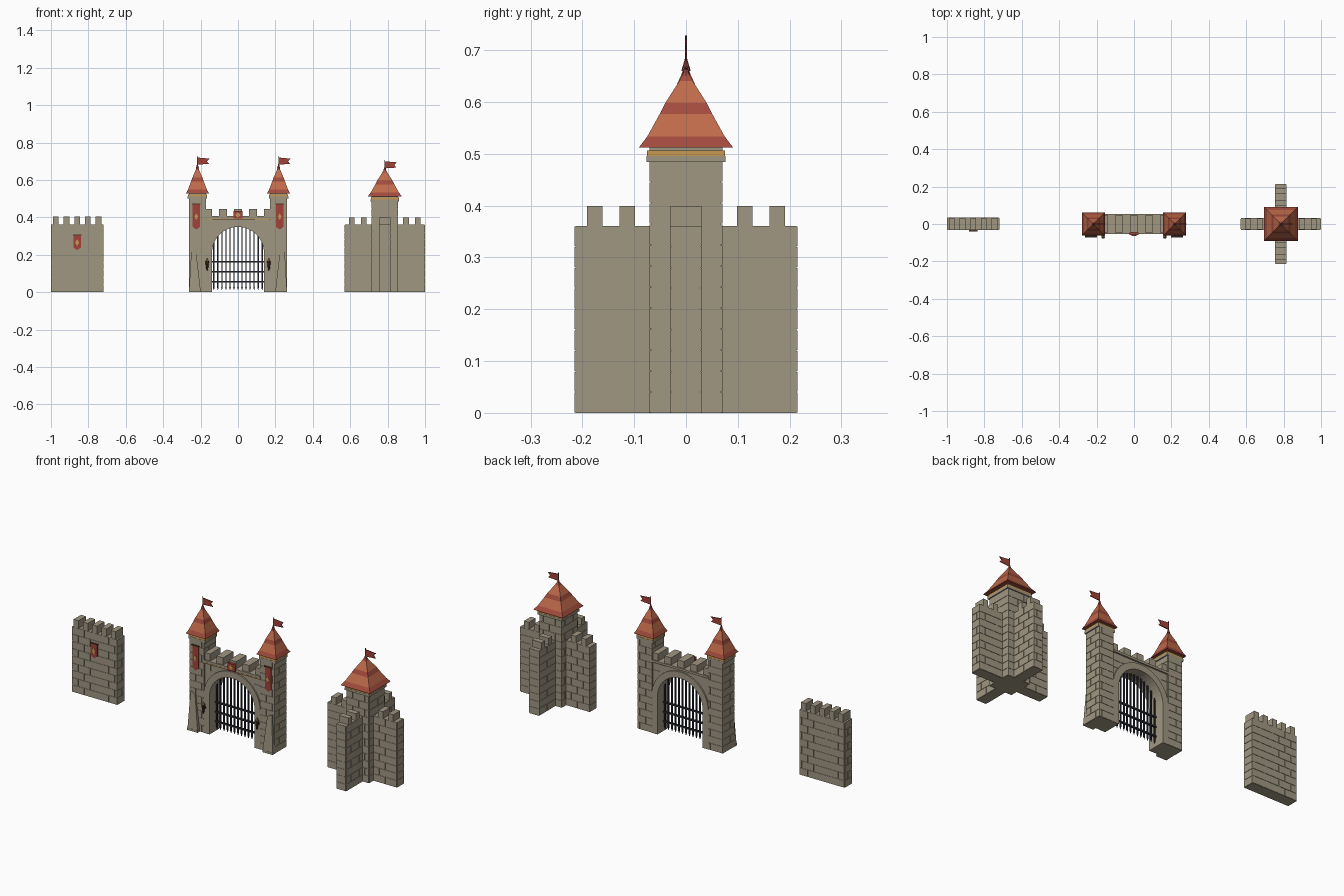
import bpy, bmesh, math
from mathutils import Vector, Matrix

if "Cube" in bpy.data.objects:
    bpy.data.objects.remove(bpy.data.objects["Cube"])


def material(name, rgb):
    m = bpy.data.materials.new(name)
    m.use_nodes = True
    m.diffuse_color = (*rgb, 1)
    bsdf = m.node_tree.nodes["Principled BSDF"]
    bsdf.inputs["Base Color"].default_value = (*rgb, 1)
    bsdf.inputs["Roughness"].default_value = 0.8
    return m


STONE = material("stone", (0.35, 0.31, 0.225))
TILE = material("roof tile", (0.52, 0.145, 0.07))
DARK_TILE = material("dark roof tile", (0.36, 0.07, 0.045))
RED = material("banner red", (0.36, 0.055, 0.04))
GOLD = material("gold", (0.58, 0.32, 0.085))
IRON = material("dark iron", (0.025, 0.027, 0.04))
WOOD = material("dark wood", (0.08, 0.04, 0.022))


def finish(name, bm, *mats):
    bmesh.ops.recalc_face_normals(bm, faces=bm.faces)
    me = bpy.data.meshes.new(name)
    bm.to_mesh(me)
    bm.free()
    for m in mats:
        me.materials.append(m)
    ob = bpy.data.objects.new(name, me)
    bpy.context.collection.objects.link(ob)
    return ob


def add_box(bm, c, h):
    """Box from its centre and half sizes."""
    mat = Matrix.Translation(c) @ Matrix.Diagonal((2 * h[0], 2 * h[1], 2 * h[2], 1))
    bmesh.ops.create_cube(bm, size=1, matrix=mat)


def box(name, mat, c, h):
    bm = bmesh.new()
    add_box(bm, c, h)
    return finish(name, bm, mat)


def prism(name, mat, pts, y0, y1):
    """Outline in x, z extruded from y0 to y1."""
    bm = bmesh.new()
    face = bm.faces.new([bm.verts.new((x, y0, z)) for x, z in pts])
    ext = bmesh.ops.extrude_face_region(bm, geom=[face])
    verts = [v for v in ext["geom"] if isinstance(v, bmesh.types.BMVert)]
    bmesh.ops.translate(bm, verts=verts, vec=(0, y1 - y0, 0))
    return finish(name, bm, mat)


def cone(name, mat, c, r1, r2, depth, sides=8):
    bm = bmesh.new()
    bmesh.ops.create_cone(bm, cap_ends=True, segments=sides, radius1=r1, radius2=r2,
                          depth=depth, matrix=Matrix.Translation(c))
    return finish(name, bm, mat)


ROW, LENGTH, GAP, OUT = 0.04, 0.075, 0.002, 0.002


def add_course(bm, start, end, normal, z0, z1, keep=None):
    """Raised running-bond blocks on the upright plane between two points."""
    start, end, normal = Vector(start), Vector(end), Vector(normal)
    total = (end - start).length
    along = (end - start) / total
    rows = max(1, round((z1 - z0) / ROW))
    step = (z1 - z0) / rows
    for r in range(rows):
        a = -LENGTH / 2 * (r % 2)
        while a < total - GAP:
            s, e = max(a, 0) + GAP / 2, min(a + LENGTH, total) - GAP / 2
            a += LENGTH
            if e - s < 0.008:
                continue
            c = start + along * (s + e) / 2 + Vector((0, 0, z0 + (r + 0.5) * step))
            half = [abs(along[i]) * (e - s) / 2 + abs(normal[i]) * OUT for i in range(2)]
            half.append((step - GAP) / 2)
            if keep is None or keep(c, half):
                add_box(bm, c, half)


def masonry(name, cx, cy, hx, hy, z1):
    """Block-faced stone body; outer size is the given half size."""
    bm = bmesh.new()
    hx, hy = hx - OUT, hy - OUT
    add_box(bm, (cx, cy, z1 / 2), (hx, hy, z1 / 2))
    for s in (-1, 1):
        add_course(bm, (cx - hx, cy + s * hy, 0), (cx + hx, cy + s * hy, 0), (0, s, 0), 0, z1)
        add_course(bm, (cx + s * hx, cy - hy, 0), (cx + s * hx, cy + hy, 0), (s, 0, 0), 0, z1)
    return finish(name, bm, STONE)


def roof(name, x, z, half, height):
    """Flared four-sided roof with alternating tile bands."""
    profile = [(0, 1), (0.15, 0.82), (0.45, 0.56), (0.6, 0.44), (0.9, 0.14), (1, 0.06)]
    bm = bmesh.new()
    rings = []
    for t, w in profile:
        d = w * half
        rings.append([bm.verts.new((x + sx * d, sy * d, z + t * height))
                      for sx, sy in ((-1, -1), (1, -1), (1, 1), (-1, 1))])
    for i, (a, b) in enumerate(zip(rings, rings[1:])):
        for k in range(4):
            f = bm.faces.new((a[k], a[(k + 1) % 4], b[(k + 1) % 4], b[k]))
            f.material_index = (i + 1) % 2
    bm.faces.new(rings[0]).material_index = 1
    bm.faces.new(rings[-1]).material_index = 1
    finish(name, bm, TILE, DARK_TILE)


def tower_top(name, x, z, half, roof_half, height, pole_top):
    """Cornice, gold band, roof, finial and flag."""
    box(name + "_cornice", STONE, (x, 0, z - 0.022), (half + 0.006, half + 0.006, 0.006))
    box(name + "_gold_band", GOLD, (x, 0, z - 0.011), (half + 0.005, half + 0.005, 0.005))
    box(name + "_eave_core", STONE, (x, 0, z - 0.003), (half, half, 0.004))
    roof(name + "_roof", x, z, roof_half, height)
    tip = z + height
    cone(name + "_finial", DARK_TILE, (x, 0, tip + 0.004), 0.009, 0.002, 0.024)
    cone(name + "_flag_pole", WOOD, (x, 0, (tip + pole_top) / 2), 0.002, 0.002, pole_top - tip, 6)
    t = pole_top - 0.008
    prism(name + "_flag", RED, [(x, t), (x + 0.064, t - 0.006), (x + 0.05, t - 0.02),
                                (x + 0.062, t - 0.034), (x, t - 0.038)], -0.002, 0.002)


def banner(name, x, y, top, bottom, half):
    """Pointed hanging cloth with a gold diamond and rod."""
    mid, r = (top + bottom) / 2, half * 0.55
    prism(name, RED, [(x - half, top), (x + half, top), (x + half, bottom + half * 0.7),
                      (x, bottom), (x - half, bottom + half * 0.7)], y - 0.005, y)
    prism(name + "_emblem", GOLD, [(x, mid + r * 1.7), (x + r, mid), (x, mid - r * 1.7),
                                   (x - r, mid)], y - 0.007, y - 0.004)
    box(name + "_rod", WOOD, (x, y - 0.003, top), (half + 0.003, 0.004, 0.003))


# Separate wall section
masonry("wall_section", -0.86, 0.001, 0.14, 0.033, 0.362)
for i in range(5):
    box("wall_merlon", STONE, (-0.86 + (i - 2) * 0.057, 0.001, 0.383), (0.015, 0.032, 0.022))
banner("wall_banner", -0.86, -0.032, 0.305, 0.225, 0.02)

# Keep with four crossing wings
KX = 0.785
masonry("keep_tower", KX, 0, 0.07, 0.07, 0.486)
tower_top("keep", KX, 0.512, 0.07, 0.091, 0.143, 0.708)
for dx, dy in ((1, 0), (-1, 0), (0, 1), (0, -1)):
    hx, hy = abs(dx) * 0.0745 + abs(dy) * 0.031, abs(dy) * 0.0745 + abs(dx) * 0.031
    masonry("keep_wing", KX + dx * 0.1405, dy * 0.1405, hx, hy, 0.361)
    for d in (0.113, 0.176):
        box("keep_merlon", STONE, (KX + dx * d, dy * d, 0.379),
            (0.015 if dx else 0.03, 0.015 if dy else 0.03, 0.02))

# Gatehouse wall with arched opening
SPRING, R_IN, R_OUT = 0.21, 0.14, 0.174


def arch(r):
    pts = [(r * math.cos(math.pi * i / 24), SPRING + r * math.sin(math.pi * i / 24))
           for i in range(25)]
    return [(r, 0)] + pts + [(-r, 0)]


W, TOP, DEPTH = 0.18, 0.405, 0.044
prism("gate_wall", STONE, [(-W, 0), (-W, TOP), (W, TOP), (W, 0)] + arch(R_IN), -DEPTH, DEPTH)
prism("gate_arch_ring", STONE, arch(R_OUT) + arch(R_IN - 0.001)[::-1], -0.052, 0.052)


def outside_arch(c, half):
    x, z = max(0, abs(c.x) - half[0]), c.z - half[2] - SPRING
    return z > 0 and math.hypot(x, z) > R_OUT - 0.012


bm = bmesh.new()
for s in (-1, 1):
    add_course(bm, (-0.172, s * DEPTH, 0), (0.172, s * DEPTH, 0), (0, s, 0), 0, 0.39, outside_arch)
finish("gate_wall_blocks", bm, STONE)
for s in (-1, 1):
    box("gate_cornice", STONE, (0, s * 0.047, 0.4), (0.172, 0.006, 0.006))
box("gate_gold_strip", GOLD, (0, -0.05, 0.391), (0.172, 0.004, 0.003))
for i in range(5):
    box("gate_merlon", STONE, ((i - 2) * 0.08, 0, 0.425), (0.021, 0.046, 0.02))
box("gate_plaque", RED, (0, -0.053, 0.413), (0.024, 0.007, 0.02))
prism("gate_plaque_emblem", GOLD, [(0, 0.428), (0.014, 0.413), (0, 0.398), (-0.014, 0.413)],
      -0.063, -0.059)

# Gate towers, buttresses, banners and torches
for s, side in ((-1, "right"), (1, "left")):
    x = s * 0.217
    masonry(side + "_gate_tower", x, 0, 0.046, 0.052, 0.506)
    tower_top(side + "_gate_tower", x, 0.528, 0.046, 0.0615, 0.14, 0.728)
    banner(side + "_tower_banner", s * 0.223, -0.051, 0.472, 0.335, 0.019)
    box(side + "_gate_jamb", STONE, (s * 0.157, 0, 0.1), (0.016, 0.05, 0.1))
    # Tapered buttress leaning against the front
    buttress = prism(side + "_buttress", STONE, [(s * 0.262, 0.005), (s * 0.25, 0.215),
                     (s * 0.222, 0.2), (s * 0.2, 0.01)], -0.07, -0.045)
    for v in buttress.data.vertices:
        if v.co.z > 0.1 and v.co.y < -0.06:
            v.co.y += 0.01
    box(side + "_buttress_foot", STONE, (s * 0.231, -0.058, 0.006), (0.032, 0.013, 0.006))
    tx = s * 0.165
    box(side + "_torch_bracket", IRON, (tx, -0.058, 0.145), (0.005, 0.012, 0.005))
    cone(side + "_torch_handle", WOOD, (tx, -0.069, 0.142), 0.004, 0.01, 0.05)
    cone(side + "_torch_flame", GOLD, (tx, -0.069, 0.175), 0.008, 0, 0.02)

# Portcullis
bm = bmesh.new()
for i in range(-6, 7):
    x = i * 0.0215
    top = SPRING + math.sqrt(R_IN ** 2 - x * x)
    add_box(bm, (x, 0, (top + 0.025) / 2), (0.0035, 0.0035, (top - 0.025) / 2))
    bmesh.ops.create_cone(bm, cap_ends=True, segments=4, radius1=0, radius2=0.005, depth=0.016,
                          matrix=Matrix.Translation((x, 0, 0.018)))
for z in (0.055, 0.108, 0.162):
    add_box(bm, (0, 0, z), (R_IN, 0.005, 0.004))
finish("portcullis", bm, IRON)
